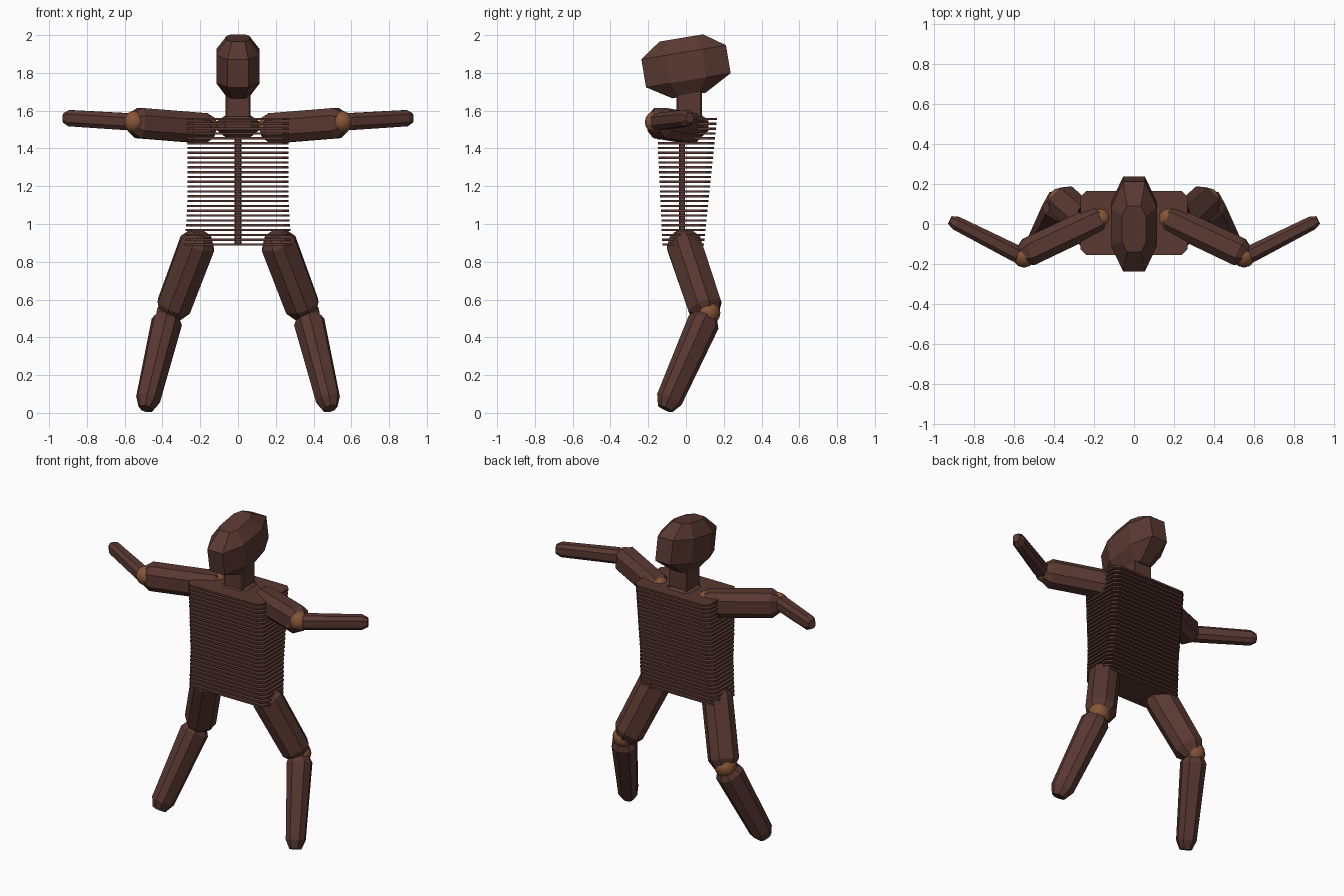
import bpy, bmesh, math
from mathutils import Vector, Matrix

if "Cube" in bpy.data.objects:
    bpy.data.objects.remove(bpy.data.objects["Cube"])

def material(name, col):
    m = bpy.data.materials.new(name)
    m.diffuse_color = (*col, 1)
    m.use_nodes = True
    m.node_tree.nodes["Principled BSDF"].inputs["Base Color"].default_value = m.diffuse_color
    return m

BROWN = material("dark_wood", (0.10, 0.04, 0.032))
TAN = material("joint_wood", (0.24, 0.09, 0.037))

def finish(name, bm, mat):
    bmesh.ops.recalc_face_normals(bm, faces=bm.faces)
    me = bpy.data.meshes.new(name)
    bm.to_mesh(me)
    bm.free()
    me.materials.append(mat)
    ob = bpy.data.objects.new(name, me)
    bpy.context.collection.objects.link(ob)
    return ob

def loft(name, rings, matrix, mat=BROWN):
    """Chamfered-rectangle rings (height, half_x, half_y, chamfer_x, chamfer_y, offset_y)."""
    bm = bmesh.new()
    prev = None
    for h, a, b, cx, cy, oy in rings:
        pts = [(a, -b + cy), (a, b - cy), (a - cx, b), (-a + cx, b),
               (-a, b - cy), (-a, -b + cy), (-a + cx, -b), (a - cx, -b)]
        ring = [bm.verts.new(matrix @ Vector((x, y + oy, h))) for x, y in pts]
        if prev:
            for i in range(8):
                j = (i + 1) % 8
                bm.faces.new((prev[i], prev[j], ring[j], ring[i]))
        else:
            bm.faces.new(ring[::-1])
        prev = ring
    bm.faces.new(prev)
    return finish(name, bm, mat)

def limb(name, p, q, start, end, cap=0.05):
    """Faceted limb between two points; start and end are (half_x, half_y)."""
    p, q = Vector(p), Vector(q)
    d = q - p
    m = Matrix.Translation(p) @ d.to_track_quat('Z', 'Y').to_matrix().to_4x4()
    L = d.length
    def ring(h, s, k):
        a, b = s[0] * k, s[1] * k
        return (h, a, b, a * 0.5, b * 0.5, 0)
    return loft(name, [ring(0, start, 0.6), ring(cap, start, 1),
                       ring(L - cap, end, 1), ring(L, end, 0.6)], m)

def ball(name, c, r):
    bm = bmesh.new()
    bmesh.ops.create_uvsphere(bm, u_segments=12, v_segments=8, radius=r,
                              matrix=Matrix.Translation(c))
    for f in bm.faces:
        f.smooth = True
    return finish(name, bm, TAN)

# Head: tilted block with tapered crown and jaw
tilt = Matrix.Translation((0, 0, 1.835)) @ Matrix.Rotation(math.radians(9.5), 4, 'X')
loft("head", [(-0.155, 0.06, 0.09, 0.025, 0.04, -0.01),
              (-0.075, 0.115, 0.227, 0.06, 0.13, 0),
              (0.075, 0.115, 0.227, 0.06, 0.13, 0),
              (0.152, 0.06, 0.117, 0.025, 0.05, 0)], tilt)

# Neck and its collar block
loft("neck", [(1.50, 0.066, 0.068, 0.008, 0.008, 0.017),
              (1.74, 0.066, 0.068, 0.008, 0.008, 0.017)], Matrix())
loft("collar", [(1.45, 0.055, 0.05, 0.02, 0.02, 0.02),
                (1.495, 0.11, 0.10, 0.04, 0.04, 0.02),
                (1.545, 0.11, 0.10, 0.04, 0.04, 0.02),
                (1.58, 0.06, 0.06, 0.02, 0.02, 0.02)], Matrix())

# Torso: stack of thin plates on a spine
N = 27
for i in range(N):
    t = i / (N - 1)
    z = 0.885 + 0.665 * t
    front, back = -0.125 - 0.03 * t, 0.095 + 0.07 * t
    half = 0.282 - 0.014 * min(1, t * 3)
    hy, oy = (back - front) / 2, (back + front) / 2
    loft(f"torso_plate_{i + 1}", [(z, half, hy, 0.03, 0.03, oy),
                                  (z + 0.012, half, hy, 0.03, 0.03, oy)], Matrix())
loft("spine", [(0.89, 0.018, 0.016, 0.005, 0.005, -0.02),
               (1.54, 0.018, 0.016, 0.005, 0.005, -0.02)], Matrix())

# Arms and legs, mirrored left and right
for side, s in (("left", 1), ("right", -1)):
    ball(f"{side}_shoulder_joint", (s * 0.17, 0.03, 1.52), 0.062)
    limb(f"{side}_upper_arm", (s * 0.135, 0.045, 1.503), (s * 0.57, -0.16, 1.538),
         (0.07, 0.08), (0.072, 0.08))
    ball(f"{side}_elbow_joint", (s * 0.55, -0.16, 1.54), 0.058)
    limb(f"{side}_forearm", (s * 0.555, -0.165, 1.54), (s * 0.92, 0.02, 1.562),
         (0.043, 0.045), (0.035, 0.043), 0.035)
    limb(f"{side}_thigh", (s * 0.195, -0.03, 0.95), (s * 0.36, 0.118, 0.51),
         (0.085, 0.09), (0.085, 0.085), 0.06)
    ball(f"{side}_knee_joint", (s * 0.365, 0.115, 0.53), 0.067)
    limb(f"{side}_shin", (s * 0.365, 0.115, 0.53), (s * 0.488, -0.11, 0.022),
         (0.072, 0.078), (0.056, 0.065), 0.055)
